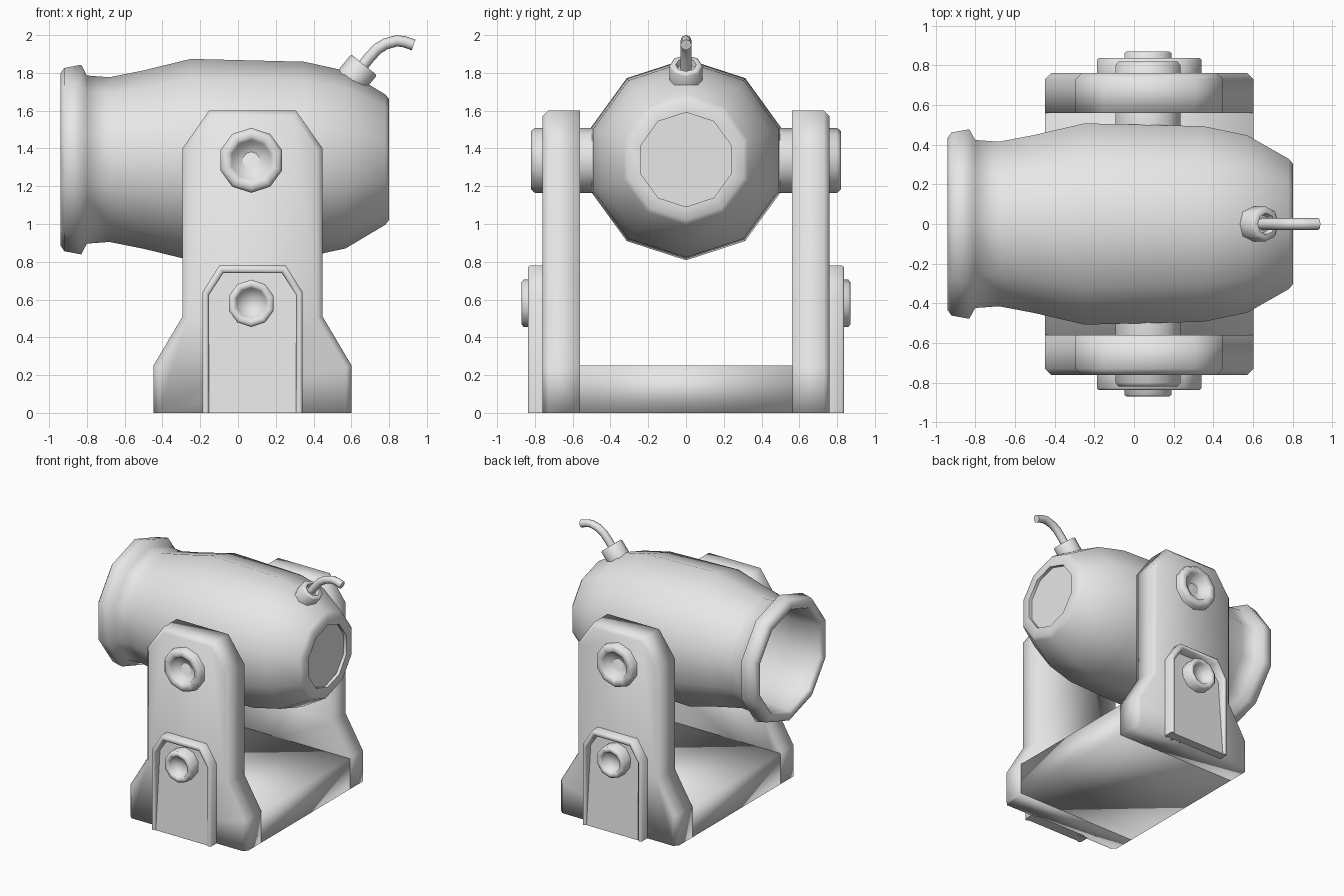
import bpy
import bmesh
from math import radians, sin, cos, tau
from mathutils import Vector

cube = bpy.data.objects.get("Cube")
if cube:
    bpy.data.objects.remove(cube, do_unlink=True)

grey = bpy.data.materials.new("plain grey")
grey.use_nodes = True
grey.diffuse_color = (0.8, 0.8, 0.8, 1)
grey.node_tree.nodes["Principled BSDF"].inputs["Base Color"].default_value = (0.8, 0.8, 0.8, 1)


def smooth(obj, angle):
    bpy.ops.object.select_all(action='DESELECT')
    obj.select_set(True)
    bpy.context.view_layer.objects.active = obj
    bpy.ops.object.shade_smooth_by_angle(angle=radians(angle))


def finish(name, bm, angle):
    """Turn a bmesh into a grey object, smooth below the given edge angle."""
    bmesh.ops.remove_doubles(bm, verts=bm.verts, dist=0.0005)
    bmesh.ops.recalc_face_normals(bm, faces=bm.faces)
    mesh = bpy.data.meshes.new(name)
    bm.to_mesh(mesh)
    bm.free()
    mesh.materials.append(grey)
    obj = bpy.data.objects.new(name, mesh)
    bpy.context.collection.objects.link(obj)
    smooth(obj, angle)


def lathe(name, profile, origin, axis, up, sides, angle):
    """Revolve (distance along axis, radius) points about an axis."""
    origin, axis, up = Vector(origin), Vector(axis).normalized(), Vector(up).normalized()
    side = axis.cross(up)
    bm = bmesh.new()
    rings = []
    for d, r in profile:
        rings.append([bm.verts.new(origin + axis * d
                                   + (up * cos(tau * i / sides) + side * sin(tau * i / sides)) * r)
                      for i in range(sides)])
    for a, b in zip(rings, rings[1:]):
        for i in range(sides):
            j = (i + 1) % sides
            bm.faces.new((a[i], a[j], b[j], b[i]))
    finish(name, bm, angle)


def prism(name, outline, y0, y1, chamfer=0, slope=0, angle=65):
    """Extrude an x-z outline from y0 to y1, chamfer the y1 edges, lean the y1 face."""
    bm = bmesh.new()
    face = bm.faces.new([bm.verts.new((x, y0, z)) for x, z in outline])
    new = bmesh.ops.extrude_face_region(bm, geom=[face], use_keep_orig=True)["geom"]
    moved = [v for v in new if isinstance(v, bmesh.types.BMVert)]
    for v in moved:
        v.co.y = y1 + slope * v.co.z
    bmesh.ops.recalc_face_normals(bm, faces=bm.faces)
    if chamfer:
        rim = [e for e in bm.edges
               if all(abs(v.co.y - y1) < 1e-5 for v in e.verts)
               and any(v.co.z > 0.001 for v in e.verts)]
        bmesh.ops.bevel(bm, geom=rim, offset=chamfer, segments=1, affect='EDGES')
    finish(name, bm, angle)


def mirrored(half):
    """Complete a symmetric outline about the support's centre line."""
    return [(CX + w, z) for w, z in half] + [(CX - w, z) for w, z in reversed(half)]


CX = 0.077    # centre line of the supports
BZ = 1.341    # barrel axis height

# Hollow barrel with flared muzzle and a shallow disc in the breech
barrel_profile = [
    (0.66, 0), (0.70, 0.33), (0.55, 0.42), (0.35, 0.47), (-0.25, 0.485), (-0.50, 0.43),
    (-0.68, 0.395), (-0.80, 0.395), (-0.92, 0.405), (-0.94, 0.42), (-0.94, 0.455),
    (-0.92, 0.485), (-0.83, 0.502), (-0.80, 0.445), (-0.68, 0.436), (-0.50, 0.472),
    (-0.25, 0.533), (0.35, 0.518), (0.57, 0.47), (0.78, 0.345), (0.80, 0.32),
    (0.80, 0.25), (0.775, 0.25), (0.775, 0)]
lathe("barrel", barrel_profile, (0, 0, BZ), (1, 0, 0), (0, 0, 1), 10, 80)

# Softly shaded base block between the supports
prism("base", mirrored([(0.525, 0), (0.525, 0.25)]), -0.565, 0.565, angle=180)

support = mirrored([(0.525, 0), (0.525, 0.25), (0.371, 0.51), (0.371, 1.40), (0.23, 1.60)])
panel_outer = mirrored([(0.264, 0), (0.264, 0.64), (0.176, 0.78)])
panel_inner = mirrored([(0.23, 0), (0.23, 0.625), (0.155, 0.74)])

for s, label in ((-1, "front"), (1, "back")):
    # Support plate with a framed panel whose floor slopes outward to the foot
    prism(label + "_support", support, s * 0.56, s * 0.76, 0.03, angle=180)
    prism(label + "_panel_frame", panel_outer + panel_inner[::-1], s * 0.75, s * 0.837, 0.01)
    prism(label + "_panel_floor", panel_inner, s * 0.74, s * 0.828, slope=-s * 0.085)
    # Axle and lower bolt, both with dished ends
    lathe(label + "_axle",
          [(0.46, 0), (0.46, 0.172), (0.80, 0.172), (0.82, 0.155), (0.82, 0.125),
           (0.81, 0.108), (0.765, 0.09), (0.755, 0)],
          (0.07, 0, 1.337), (0, s, 0), (0, 0, 1), 10, 85)
    lathe(label + "_lower_bolt",
          [(0.75, 0), (0.75, 0.125), (0.86, 0.125), (0.87, 0.112), (0.87, 0.095),
           (0.86, 0.082), (0.82, 0.07), (0.81, 0)],
          (0.07, 0, 0.58), (0, s, 0), (0, 0, 1), 10, 85)

# Fuse collar
lathe("fuse_collar",
      [(-0.12, 0), (-0.12, 0.088), (-0.008, 0.088), (0, 0.08), (0, 0.055),
       (-0.03, 0.045), (-0.03, 0)],
      (0.667, 0, 1.843), (0.63, 0, 0.78), (-0.78, 0, 0.63), 8, 65)

# Bent fuse
curve = bpy.data.curves.new("fuse", 'CURVE')
curve.dimensions = '3D'
curve.bevel_depth = 0.03
curve.bevel_resolution = 2
curve.use_fill_caps = True
path = [(0.63, 1.80), (0.69, 1.875), (0.735, 1.925), (0.78, 1.953),
        (0.84, 1.97), (0.88, 1.965), (0.93, 1.948)]
spline = curve.splines.new('POLY')
spline.points.add(len(path) - 1)
for point, (x, z) in zip(spline.points, path):
    point.co = (x, 0, z, 1)
curve.materials.append(grey)
fuse = bpy.data.objects.new("fuse", curve)
bpy.context.collection.objects.link(fuse)
bpy.ops.object.select_all(action='DESELECT')
fuse.select_set(True)
bpy.context.view_layer.objects.active = fuse
bpy.ops.object.convert(target='MESH')
smooth(bpy.context.view_layer.objects.active, 180)
